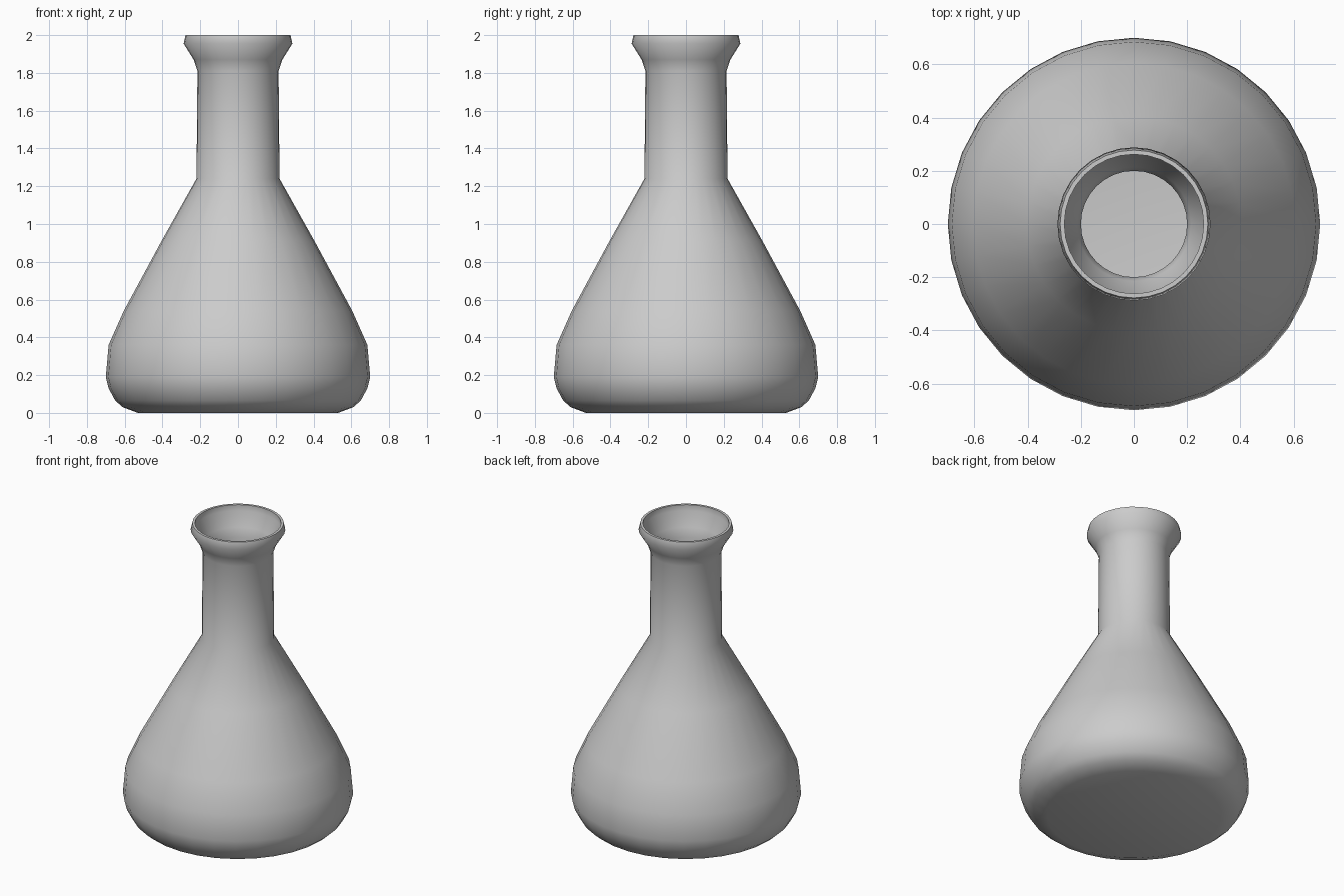
import bpy
import bmesh
import math

cube = bpy.data.objects.get("Cube")
if cube:
    bpy.data.objects.remove(cube, do_unlink=True)

SEGMENTS = 32

# Pale grey glass
glass = bpy.data.materials.new("pale grey glass")
glass.use_nodes = True
colour = (0.6, 0.6, 0.6, 1)
glass.diffuse_color = colour
glass.node_tree.nodes["Principled BSDF"].inputs["Base Color"].default_value = colour

# Outer wall from base to lip, then inner wall back down to the floor
outer = [(0, 0), (0.53, 0), (0.61, 0.03), (0.65, 0.065), (0.685, 0.13),
         (0.70, 0.19), (0.685, 0.36), (0.605, 0.54), (0.405, 0.91), (0.22, 1.24),
         (0.215, 1.81), (0.235, 1.87), (0.288, 1.955), (0.278, 2.0)]
inner = [(0.262, 2.0), (0.262, 1.96), (0.215, 1.87), (0.2, 1.81), (0.2, 1.24),
         (0.385, 0.91), (0.585, 0.54), (0.668, 0.36), (0.682, 0.19),
         (0.665, 0.13), (0.63, 0.08), (0.595, 0.05), (0.52, 0.03), (0, 0.03)]

# Spin the closed profile round the vertical axis
bm = bmesh.new()
verts = [bm.verts.new((r, 0, z)) for r, z in outer + inner]
edges = [bm.edges.new(pair) for pair in zip(verts, verts[1:])]
bmesh.ops.spin(bm, geom=verts + edges, cent=(0, 0, 0), axis=(0, 0, 1),
               angle=math.tau, steps=SEGMENTS, use_duplicate=False)
bmesh.ops.remove_doubles(bm, verts=bm.verts, dist=0.0005)
bmesh.ops.recalc_face_normals(bm, faces=bm.faces)

mesh = bpy.data.meshes.new("flask")
bm.to_mesh(mesh)
bm.free()
mesh.materials.append(glass)
flask = bpy.data.objects.new("flask", mesh)
bpy.context.collection.objects.link(flask)

# Smooth walls with a crisp lip
bpy.context.view_layer.objects.active = flask
flask.select_set(True)
bpy.ops.object.shade_smooth_by_angle(angle=math.radians(60))
